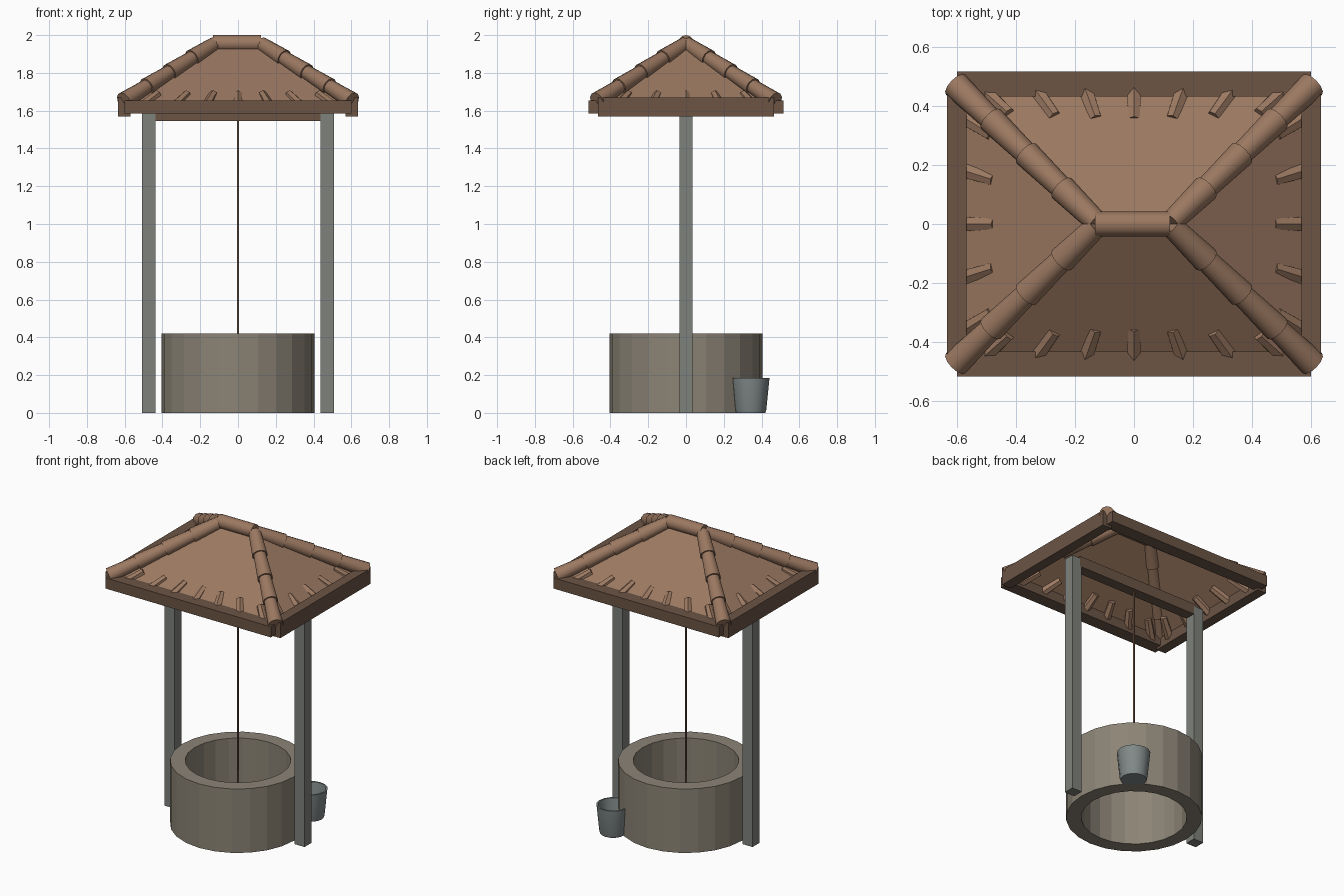
import bpy, bmesh, math
from mathutils import Vector, Matrix

if "Cube" in bpy.data.objects:
    bpy.data.objects.remove(bpy.data.objects["Cube"])


def material(name, rgb):
    m = bpy.data.materials.new(name)
    m.diffuse_color = (*rgb, 1)
    m.use_nodes = True
    m.node_tree.nodes["Principled BSDF"].inputs["Base Color"].default_value = m.diffuse_color
    return m


ROOF = material("roof_clay", (0.33, 0.19, 0.12))
WOOD = material("dark_wood", (0.15, 0.09, 0.06))
STONE = material("stone", (0.26, 0.23, 0.18))
POST = material("grey_wood", (0.21, 0.22, 0.20))
METAL = material("metal", (0.22, 0.25, 0.25))


def finish(name, bm, mat, smooth=None):
    bmesh.ops.recalc_face_normals(bm, faces=bm.faces)
    me = bpy.data.meshes.new(name)
    bm.to_mesh(me)
    bm.free()
    ob = bpy.data.objects.new(name, me)
    bpy.context.collection.objects.link(ob)
    me.materials.append(mat)
    if smooth:
        bpy.ops.object.select_all(action='DESELECT')
        ob.select_set(True)
        bpy.context.view_layer.objects.active = ob
        bpy.ops.object.shade_smooth_by_angle(angle=math.radians(smooth))
    return ob


def box(name, lo, hi, mat):
    lo, hi = Vector(lo), Vector(hi)
    bm = bmesh.new()
    bmesh.ops.create_cube(bm, size=1, matrix=Matrix.Translation((lo + hi) / 2)
                          @ Matrix.Diagonal((*(hi - lo), 1)))
    return finish(name, bm, mat)


def frustum(name, a, b, r1, r2, sides, mat, smooth=None):
    a, b = Vector(a), Vector(b)
    d = b - a
    bm = bmesh.new()
    bmesh.ops.create_cone(bm, cap_ends=True, segments=sides, radius1=r1, radius2=r2,
                          depth=d.length,
                          matrix=Matrix.Translation((a + b) / 2)
                          @ d.to_track_quat('Z', 'Y').to_matrix().to_4x4())
    return finish(name, bm, mat, smooth)


def lathe(name, profile, centre, sides, mat, closed=False, smooth=None):
    bm = bmesh.new()
    rings = [[bm.verts.new((centre[0] + r * math.cos(2 * math.pi * i / sides),
                            centre[1] + r * math.sin(2 * math.pi * i / sides), z))
              for i in range(sides)] for r, z in profile]
    pairs = list(zip(rings, rings[1:]))
    if closed:
        pairs.append((rings[-1], rings[0]))
    else:
        bm.faces.new(rings[0])
        bm.faces.new(rings[-1])
    for p, q in pairs:
        for i in range(sides):
            j = (i + 1) % sides
            bm.faces.new((p[i], p[j], q[j], q[i]))
    return finish(name, bm, mat, smooth)


# Well wall, open at both ends
lathe("well_wall", [(0.405, 0), (0.405, 0.42), (0.315, 0.42), (0.315, 0)],
      (0, 0), 24, STONE, closed=True)

# Bucket standing behind the wall
lathe("bucket", [(0.078, 0), (0.083, 0.015), (0.1, 0.185), (0.09, 0.185), (0.072, 0.02)],
      (0.29, 0.342), 16, METAL, smooth=40)

# Posts, cross beam and rope
for s, side in ((-1, "left"), (1, "right")):
    x = s * 0.472
    box(side + "_post", (x - 0.036, -0.035, 0), (x + 0.036, 0.035, 1.6), POST)
box("cross_beam", (-0.45, -0.035, 1.545), (0.45, 0.035, 1.615), WOOD)
frustum("rope", (0, 0, 0.2), (0, 0, 1.56), 0.006, 0.006, 8, WOOD, 50)

# Eave boards
for s, a, b in ((-1, "front", "left"), (1, "back", "right")):
    y, x = s * 0.475, s * 0.601
    box(a + "_eave_board", (-0.6, y - 0.042, 1.585), (0.6, y + 0.042, 1.655), WOOD)
    box(b + "_eave_board", (x - 0.033, -0.467, 1.57), (x + 0.033, 0.467, 1.67), WOOD)

# Hipped roof as thin panels
bm = bmesh.new()
c = [bm.verts.new((x * 0.6, y * 0.48, 1.615))
     for x, y in ((-1, -1), (1, -1), (1, 1), (-1, 1))]
l, r = [bm.verts.new((x, 0, 1.945)) for x in (-0.14, 0.14)]
for f in ((c[0], c[1], r, l), (c[1], c[2], r), (c[2], c[3], l, r), (c[3], c[0], l)):
    bm.faces.new(f)
finish("roof_panels", bm, ROOF)

# Ridge tile and overlapping hip tiles
frustum("ridge_tile", (-0.132, 0, 1.957), (0.122, 0, 1.957), 0.043, 0.043, 12, ROOF, 40)
for sx in (-1, 1):
    for sy in (-1, 1):
        top = Vector((sx * 0.125, sy * 0.005, 1.953))
        end = Vector((sx * 0.605, sy * 0.472, 1.652))
        for i in range(4):
            frustum("hip_tile", top.lerp(end, i / 4 - (0.02 if i else 0)),
                    top.lerp(end, (i + 1) / 4), 0.038, 0.047, 12, ROOF, 40)


# Small tiles fanning out along the eaves
def eave_tile(x, y):
    d = Vector((x, y, 0)).normalized()
    d.z = -0.6
    p = Vector((x, y, 1.652))
    frustum("eave_tile", p - d * 0.062, p + d * 0.062, 0.022, 0.029, 6, ROOF, 40)


for s in (-1, 1):
    for x in (-0.47, -0.305, -0.15, 0, 0.15, 0.305, 0.47):
        eave_tile(x, s * 0.415)
    for y in (-0.335, -0.168, 0, 0.168, 0.335):
        eave_tile(s * 0.535, y)
